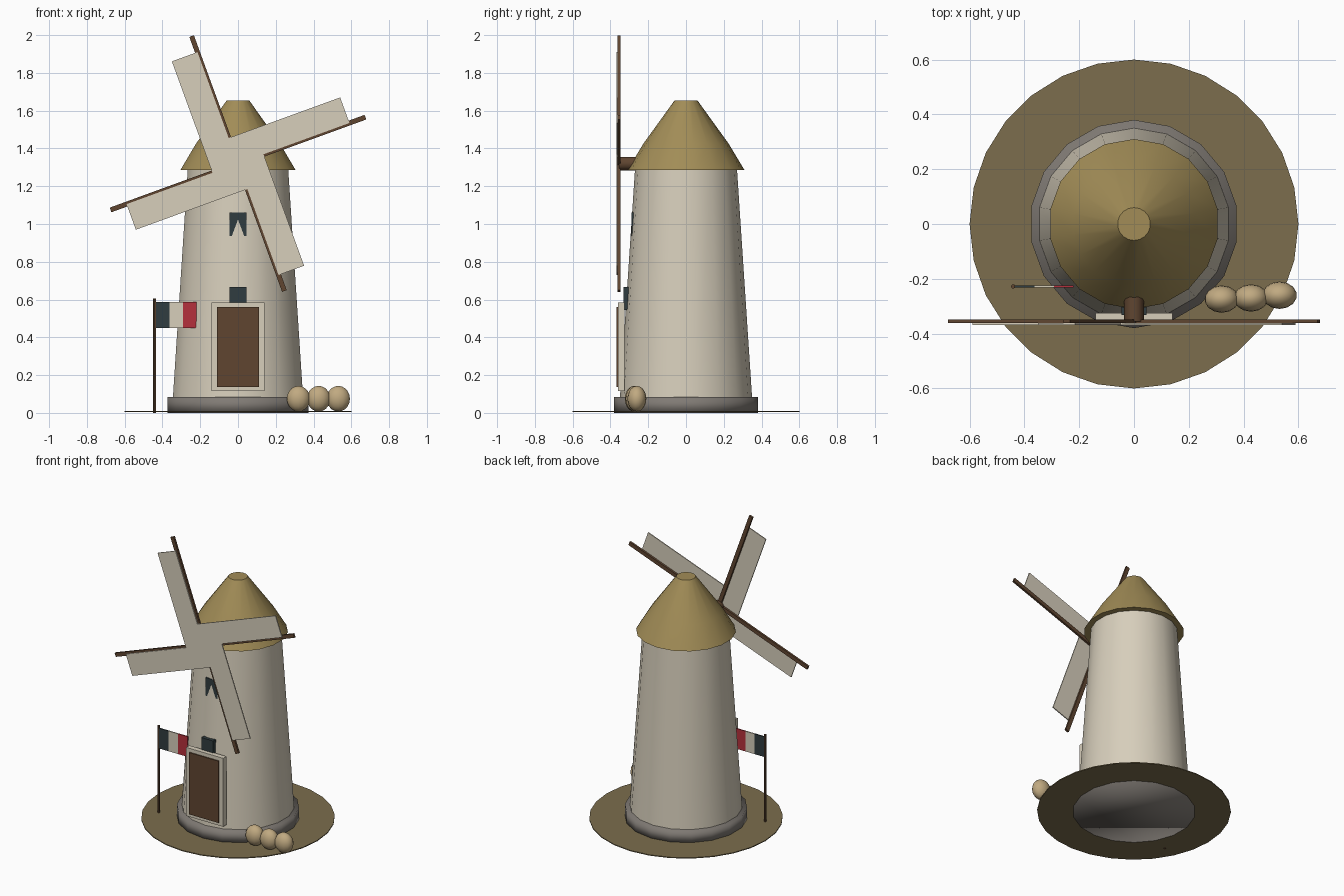
import bpy, bmesh, math
from mathutils import Matrix, Vector

if "Cube" in bpy.data.objects:
    bpy.data.objects.remove(bpy.data.objects["Cube"])


def mat(name, r, g, b):
    m = bpy.data.materials.new(name)
    m.diffuse_color = (r, g, b, 1)
    m.use_nodes = True
    m.node_tree.nodes["Principled BSDF"].inputs["Base Color"].default_value = m.diffuse_color
    return m


CREAM = mat("cream plaster", 0.68, 0.62, 0.50)
THATCH = mat("golden thatch", 0.36, 0.265, 0.095)
EARTH = mat("dry earth", 0.20, 0.155, 0.075)
STONE = mat("grey stone", 0.215, 0.195, 0.175)
WOOD = mat("brown wood", 0.115, 0.06, 0.03)
DARK = mat("dark slate", 0.03, 0.045, 0.05)
RED = mat("flag red", 0.46, 0.03, 0.045)
SACK = mat("sack cloth", 0.53, 0.40, 0.22)


def finish(name, bm, material, smooth=None):
    bmesh.ops.recalc_face_normals(bm, faces=bm.faces)
    me = bpy.data.meshes.new(name)
    bm.to_mesh(me)
    bm.free()
    me.materials.append(material)
    ob = bpy.data.objects.new(name, me)
    bpy.context.collection.objects.link(ob)
    if smooth:
        bpy.ops.object.select_all(action='DESELECT')
        ob.select_set(True)
        bpy.context.view_layer.objects.active = ob
        bpy.ops.object.shade_smooth_by_angle(angle=math.radians(smooth))
    return ob


def lathe(name, profile, sides, material, smooth=40):
    """Closed solid of revolution about z, with a vertex on the y axis."""
    bm = bmesh.new()
    rings = []
    for r, z in profile:
        angles = [math.pi / 2 + 2 * math.pi * i / sides for i in range(sides)]
        rings.append([bm.verts.new((r * math.cos(a), r * math.sin(a), z)) for a in angles])
    for lo, hi in zip(rings, rings[1:]):
        for i in range(sides):
            j = (i + 1) % sides
            bm.faces.new((lo[i], lo[j], hi[j], hi[i]))
    bm.faces.new(rings[0])
    bm.faces.new(rings[-1])
    return finish(name, bm, material, smooth)


def box(name, x, y, z, material, matrix=Matrix()):
    """Box from (min, max) pairs along each axis."""
    bm = bmesh.new()
    bmesh.ops.create_cube(bm, size=1)
    for v in bm.verts:
        v.co = Vector([(lo + hi) / 2 + c * (hi - lo) for (lo, hi), c in zip((x, y, z), v.co)])
    bm.transform(matrix)
    return finish(name, bm, material)


def rod(name, radius, length, matrix, material, sides=10):
    bm = bmesh.new()
    bmesh.ops.create_cone(bm, cap_ends=True, segments=sides, radius1=radius,
                          radius2=radius, depth=length)
    bm.transform(matrix)
    return finish(name, bm, material, 40)


# Ground, plinth, tower and roof
lathe("ground_disc", [(0.6, 0.004), (0.6, 0.01)], 28, EARTH)
lathe("stone_plinth", [(0.38, 0), (0.38, 0.085)], 18, STONE, 100)
lathe("tower", [(0.35, 0.08), (0.27, 1.29)], 18, CREAM)
lathe("thatched_cap", [(0.31, 1.285), (0.226, 1.425), (0.06, 1.655)], 18, THATCH)

# Door and windows
box("door_frame", (-0.14, 0.14), (-0.36, -0.325), (0.117, 0.585), CREAM)
box("door", (-0.112, 0.11), (-0.368, -0.36), (0.138, 0.56), WOOD)
box("lower_window", (-0.045, 0.045), (-0.332, -0.29), (0.545, 0.667), DARK)
box("upper_window", (-0.045, 0.045), (-0.2876, -0.25), (0.937, 1.06), DARK)

# Axle and four sails
HUB_Z = 1.32
rod("axle", 0.036, 0.156,
    Matrix.Translation((0, -0.278, HUB_Z)) @ Matrix.Rotation(math.pi / 2, 4, 'X'), WOOD, 12)
for i in range(4):
    turn = Matrix.Translation((0, 0, HUB_Z)) @ Matrix.Rotation(-math.radians(20 + 90 * i), 4, 'Y')
    box(f"sail_spar_{i + 1}", (-0.013, 0.013), (-0.362, -0.348), (0, 0.718), WOOD, turn)
    box(f"sail_panel_{i + 1}", (-0.144, 0), (-0.369, -0.362), (0, 0.628), CREAM, turn)

# Flag
rod("flag_pole", 0.008, 0.605, Matrix.Translation((-0.441, -0.228, 0.3025)), WOOD, 8)
for i, (name, m) in enumerate((("dark", DARK), ("pale", CREAM), ("red", RED))):
    x = -0.434 + i * 0.0713
    box(f"flag_stripe_{name}", (x, x + 0.0713), (-0.232, -0.224), (0.45, 0.588), m)

# Sacks
for i, (x, y) in enumerate(((0.32, -0.274), (0.427, -0.27), (0.531, -0.26))):
    bm = bmesh.new()
    bmesh.ops.create_uvsphere(bm, u_segments=14, v_segments=10, radius=1)
    bm.transform(Matrix.Translation((x, y, 0.075)) @ Matrix.Diagonal((0.063, 0.05, 0.068, 1)))
    finish(f"sack_{i + 1}", bm, SACK, 60)
